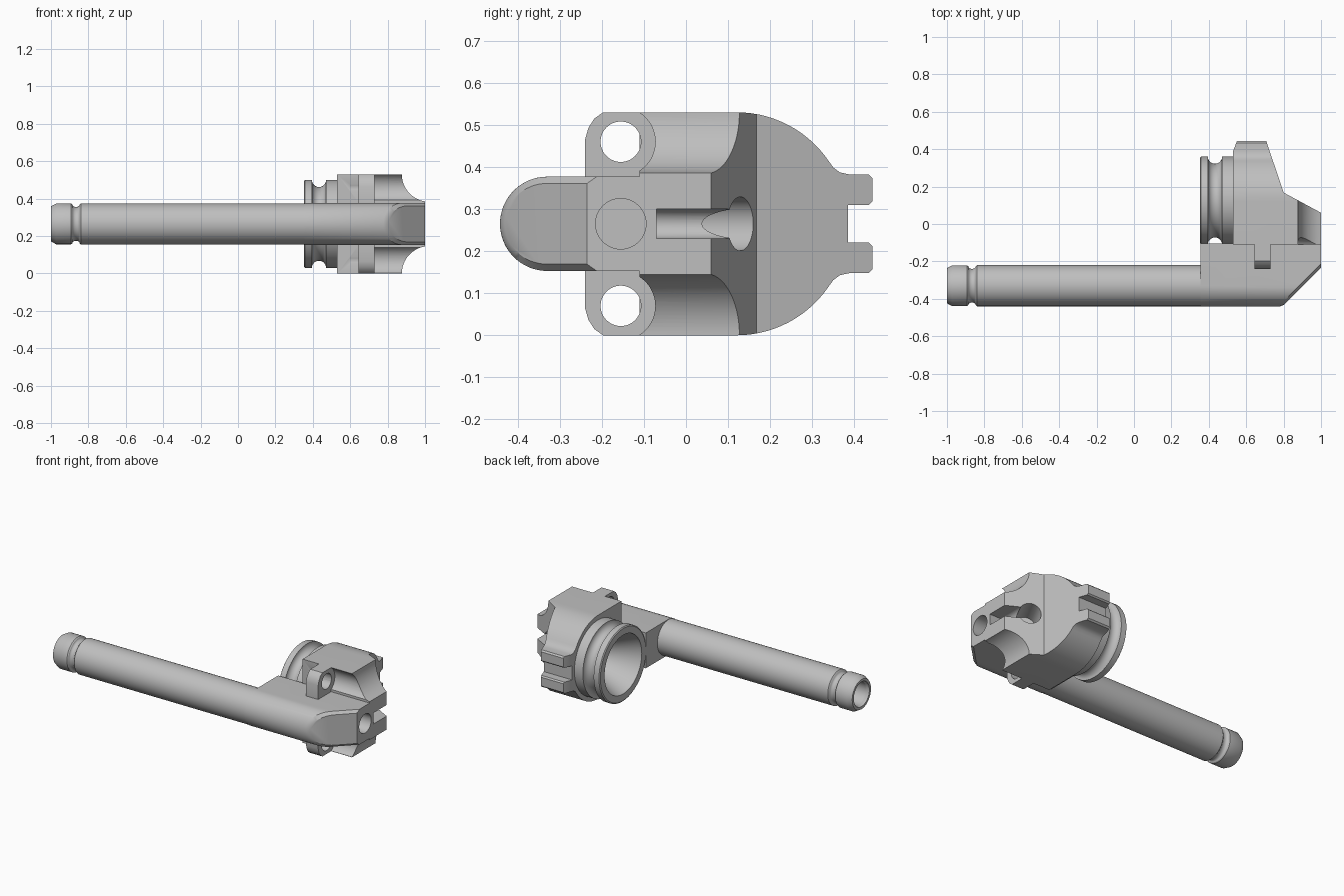
import bpy, bmesh
from math import sin, cos, pi, radians
from mathutils import Vector, Matrix

cube = bpy.data.objects.get("Cube")
if cube:
    bpy.data.objects.remove(cube, do_unlink=True)

# Single grey metal
metal = bpy.data.materials.new("grey_metal")
metal.use_nodes = True
grey = (0.52, 0.52, 0.52, 1)
metal.diffuse_color = grey
metal.node_tree.nodes["Principled BSDF"].inputs["Base Color"].default_value = grey

MID = 0.265            # height of the symmetry plane
PORT_Y, ARM_Y, EAR_Y = 0.125, -0.33, -0.155
X = Vector((1, 0, 0))


def finish(name, bm):
    bmesh.ops.recalc_face_normals(bm, faces=bm.faces)
    mesh = bpy.data.meshes.new(name)
    bm.to_mesh(mesh)
    bm.free()
    mesh.materials.append(metal)
    ob = bpy.data.objects.new(name, mesh)
    bpy.context.collection.objects.link(ob)
    return ob


def prism_bm(points, axis, lo, hi):
    """Extrude a yz outline along x, or an xy outline along z."""
    bm = bmesh.new()
    place = (lambda p: (lo, p[0], p[1])) if axis == "x" else (lambda p: (p[0], p[1], lo))
    face = bm.faces.new([bm.verts.new(place(p)) for p in points])
    out = bmesh.ops.extrude_face_region(bm, geom=[face])
    move = X * (hi - lo) if axis == "x" else Vector((0, 0, hi - lo))
    bmesh.ops.translate(bm, vec=move, verts=[v for v in out["geom"] if isinstance(v, bmesh.types.BMVert)])
    bmesh.ops.recalc_face_normals(bm, faces=bm.faces)
    return bm


def prism(name, points, axis, lo, hi):
    return finish(name, prism_bm(points, axis, lo, hi))


def lathe(name, profile, y, n=64):
    """Revolve (x, radius) pairs about an axis along x."""
    bm = bmesh.new()
    rings = [[bm.verts.new((x, y + r * cos(2 * pi * i / n), MID + r * sin(2 * pi * i / n)))
              for i in range(n)] for x, r in profile]
    for a, b in zip(rings, rings[1:]):
        for i in range(n):
            j = (i + 1) % n
            bm.faces.new((a[i], a[j], b[j], b[i]))
    bm.faces.new(rings[0])
    bm.faces.new(rings[-1])
    return finish(name, bm)


def rod(name, start, end, radius, n=48):
    start, end = Vector(start), Vector(end)
    line = end - start
    turn = line.to_track_quat("Z", "Y").to_matrix().to_4x4()
    bm = bmesh.new()
    bmesh.ops.create_cone(bm, cap_ends=True, segments=n, radius1=radius, radius2=radius,
                          depth=line.length, matrix=Matrix.Translation((start + end) / 2) @ turn)
    return finish(name, bm)


def combine(target, other, operation):
    mod = target.modifiers.new("shape", "BOOLEAN")
    mod.operation, mod.solver, mod.object = operation, "EXACT", other
    bpy.context.view_layer.objects.active = target
    bpy.ops.object.modifier_apply(modifier=mod.name)
    bpy.data.objects.remove(other, do_unlink=True)


def mirrored(half):
    return half + [(y, 2 * MID - z) for y, z in reversed(half)]


# Housing: rounded outline with two lugs, trimmed to its plan shape
arc = [(0.12 + 0.265 * sin(radians(a)), MID - 0.265 * cos(radians(a))) for a in range(0, 57, 4)]
lug = [(0.35, 0.131), (0.366, 0.143), (0.39, 0.148), (0.434, 0.148), (0.443, 0.157),
       (0.443, 0.212), (0.435, 0.22), (0.385, 0.22)]
housing = prism("housing", mirrored([(-0.3, 0)] + arc + lug), "x", 0.4, 1.1)
plan = [(0.53, -0.11), (1, -0.11), (1, 0.06), (0.8, 0.168), (0.705, 0.45), (0.553, 0.45), (0.53, 0.39)]
combine(housing, prism("plan_trim", plan, "z", -0.2, 0.8), "INTERSECT")

# Concave pockets above and below the nose
for z in (0, 2 * MID):
    combine(housing, rod("pocket", (1.022, -0.3, z), (1.022, 0.4, z), 0.146, 96), "DIFFERENCE")

# Arm block: half-round front, nose cut at a slant with a bevelled rim
r = 0.112
round_front = [(ARM_Y - r * sin(pi * i / 32), MID + r * cos(pi * i / 32)) for i in range(33)]
bm = prism_bm([(-0.105, MID + r)] + round_front + [(-0.105, MID - r)], "x", 0.355, 1)
cut = bmesh.ops.bisect_plane(bm, geom=bm.verts[:] + bm.edges[:] + bm.faces[:],
                             plane_co=(1, -0.235, 0), plane_no=(1, -1, 0), clear_outer=True)
rim = [e for e in cut["geom_cut"] if isinstance(e, bmesh.types.BMEdge)]
bmesh.ops.contextual_create(bm, geom=rim)
bmesh.ops.recalc_face_normals(bm, faces=bm.faces)
bmesh.ops.bevel(bm, geom=[e for e in rim if e.calc_length() < 0.15], offset=0.016,
                segments=1, affect="EDGES", clamp_overlap=True)
combine(housing, finish("arm_block", bm), "UNION")

# Mounting ears with through holes and clearance in front
ear = [(-0.24, 0.3), (-0.24, 0.465), (-0.232, 0.493), (-0.218, 0.515), (-0.197, 0.53), (-0.06, 0.53), (-0.06, 0.3)]
for side in (1, -1):
    z = MID + side * 0.195
    combine(housing, rod("ear_clearance", (0.73, EAR_Y, z), (1.2, EAR_Y, z), 0.082), "DIFFERENCE")
    outline = [(y, MID + side * (h - MID)) for y, h in ear]
    combine(housing, prism("ear", outline, "x", 0.645, 0.73), "UNION")
    combine(housing, rod("ear_hole", (0.6, EAR_Y, z), (0.8, EAR_Y, z), 0.048), "DIFFERENCE")

# Round port with a sealing groove and a funnel bore
groove = [(0.433 - 0.038 * cos(pi * i / 12), 0.235 - 0.038 * sin(pi * i / 12)) for i in range(13)]
port = lathe("port", [(0.353, 0.228), (0.358, 0.235)] + groove + [(0.6, 0.235)], PORT_Y, 96)
combine(housing, port, "UNION")
funnel = [(0.3, 0.19), (0.37, 0.185), (0.52, 0.11), (0.66, 0.11)]
combine(housing, lathe("funnel", funnel, PORT_Y), "DIFFERENCE")

# Nose hole, round-bottomed slot and the angled drilling at its end
combine(housing, rod("nose_hole", (0.7, EAR_Y, MID), (1.1, EAR_Y, MID), 0.06), "DIFFERENCE")
slot_w = 0.035
slot = [(-0.07, MID - slot_w), (0.14, MID - slot_w), (0.14, MID + slot_w), (-0.07, MID + slot_w)]
combine(housing, prism("slot", slot, "x", 0.93, 1.1), "DIFFERENCE")
combine(housing, rod("slot_floor", (0.93, -0.07, MID), (0.93, 0.14, MID), slot_w), "DIFFERENCE")
slope = Vector((0.475, 0.88, 0))
centre = Vector((0.872, 0.13, MID))
combine(housing, rod("angled_hole", centre - slope * 0.16, centre + slope * 0.2, 0.064), "DIFFERENCE")

# Long tube with a ring groove and chamfered open end
ring = [(-0.866 - 0.02 * cos(pi * i / 8), 0.104 - 0.014 * sin(pi * i / 8)) for i in range(9)]
profile = [(-1, 0.094), (-0.972, 0.109), (-0.892, 0.109)] + ring + [(-0.84, 0.11), (0.5, 0.11)]
tube = lathe("tube", profile, ARM_Y)
combine(tube, lathe("tube_bore", [(-1.1, 0.078), (-0.99, 0.078), (-0.98, 0.072), (0.3, 0.072)], ARM_Y), "DIFFERENCE")

for ob in (housing, tube):
    bpy.ops.object.select_all(action="DESELECT")
    ob.select_set(True)
    bpy.context.view_layer.objects.active = ob
    bpy.ops.object.shade_smooth_by_angle(angle=radians(30))
